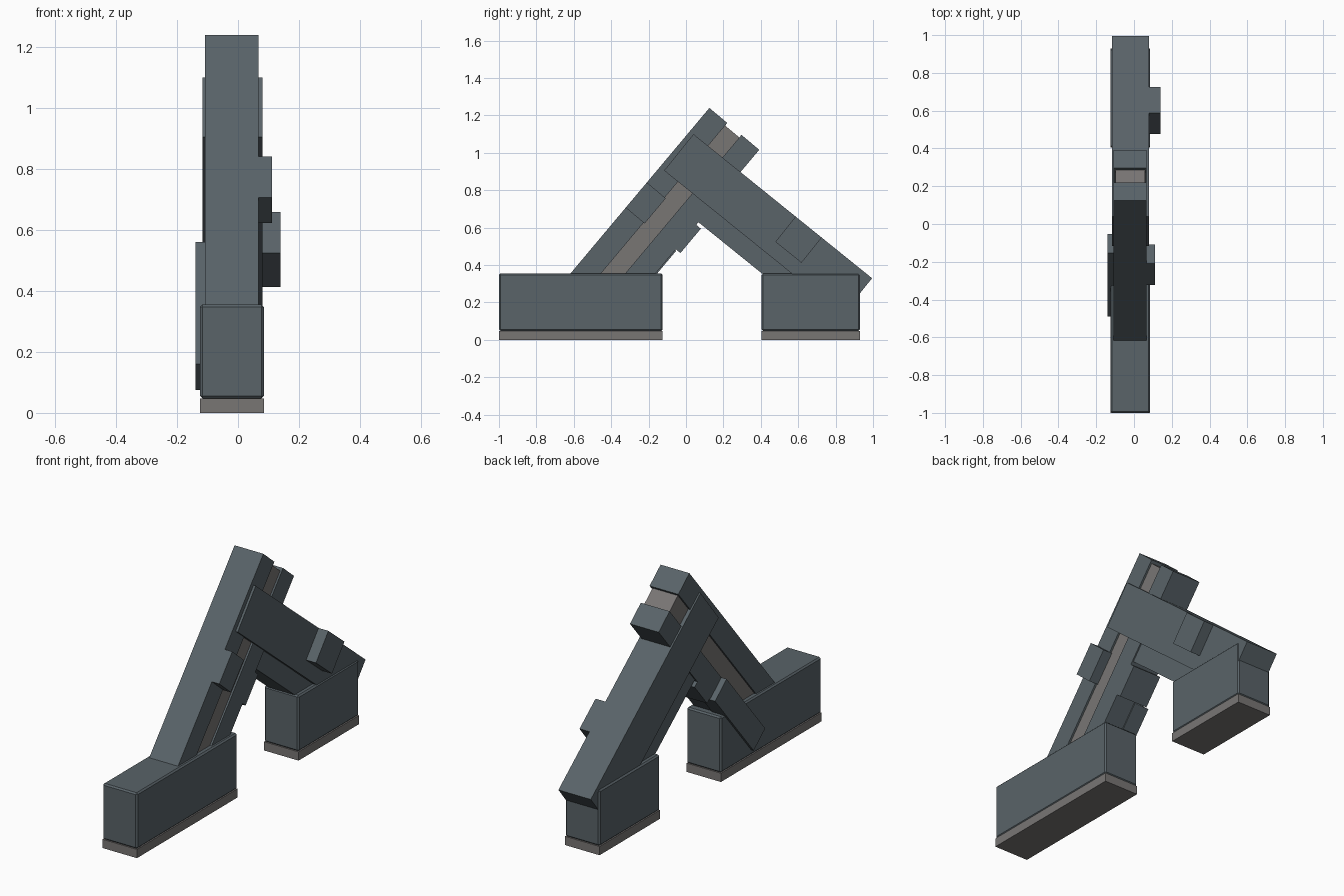
import bpy, bmesh, math

if "Cube" in bpy.data.objects:
    bpy.data.objects.remove(bpy.data.objects["Cube"])

def material(name, color):
    m = bpy.data.materials.new(name)
    m.diffuse_color = (*color, 1)
    m.use_nodes = True
    m.node_tree.nodes["Principled BSDF"].inputs["Base Color"].default_value = m.diffuse_color
    return m

SLATE = material("slate", (0.10, 0.125, 0.14))
GREY = material("warm_grey", (0.19, 0.18, 0.175))

def prism(name, profile, x0, x1, mat, bevel=0):
    """Extrude a (y, z) outline from x0 to x1."""
    bm = bmesh.new()
    face = bm.faces.new([bm.verts.new((x0, y, z)) for y, z in profile])
    ext = bmesh.ops.extrude_face_region(bm, geom=[face])
    new = [g for g in ext["geom"] if isinstance(g, bmesh.types.BMVert)]
    bmesh.ops.translate(bm, verts=new, vec=(x1 - x0, 0, 0))
    bmesh.ops.recalc_face_normals(bm, faces=bm.faces)
    me = bpy.data.meshes.new(name)
    bm.to_mesh(me)
    bm.free()
    me.materials.append(mat)
    ob = bpy.data.objects.new(name, me)
    bpy.context.collection.objects.link(ob)
    if bevel:
        mod = ob.modifiers.new("chamfer", "BEVEL")
        mod.width = bevel
        mod.segments = 1
    return ob

def slab(name, frame, u, v, x, mat=SLATE):
    """Tilted box: u runs along the beam, v runs down across its depth."""
    oy, oz, angle, side = frame
    c, s = math.cos(angle), math.sin(angle)
    vy, vz = side * s, -side * c
    corners = [(u[0], v[0]), (u[1], v[0]), (u[1], v[1]), (u[0], v[1])]
    prism(name, [(oy + a * c + b * vy, oz + a * s + b * vz) for a, b in corners], *x, mat)

def rect(y0, y1, z0, z1):
    return [(y0, z0), (y1, z0), (y1, z1), (y0, z1)]

# Feet with chamfered blocks and flat soles
for side, y0, y1 in (("front", -1.0, -0.125), ("back", 0.405, 0.93)):
    prism(side + "_sole", rect(y0, y1, 0, 0.048), -0.125, 0.085, GREY)
    prism(side + "_foot", rect(y0, y1, 0.048, 0.355), -0.125, 0.085, SLATE, 0.008)

# Front leg: two rails around a recessed core
FRONT = (0.125, 1.24, math.radians(50), 1)
RAIL_X = (-0.108, 0.067)
slab("front_rail", FRONT, (-1.30, 0), (0, 0.125), RAIL_X)
slab("rear_rail", FRONT, (-1.22, 0), (0.224, 0.348), RAIL_X)
slab("leg_core", FRONT, (-1.25, -0.018), (0.12, 0.23), (-0.097, 0.057), GREY)

# Front leg pads
slab("right_pad", FRONT, (-0.696, -0.52), (0, 0.132), (0.0, 0.112))
slab("left_pad", FRONT, (-1.222, -0.70), (0.224, 0.355), (-0.14, -0.05))
slab("rear_pad", FRONT, (-0.694, -0.524), (0.30, 0.38), RAIL_X)

# Back brace with narrower under-beam and side pad
BACK = (0.04, 1.10, math.radians(-38.9), -1)
BACK = (0.04, 1.10, math.radians(-38.9), 1)
slab("back_leg", BACK, (0, 1.227), (0, 0.25), (-0.117, 0.08))
slab("back_under_beam", BACK, (0.22, 0.98), (0.24, 0.35), (-0.10, 0.06))
slab("back_pad", BACK, (0.702, 0.881), (0, 0.173), (0.03, 0.14))
